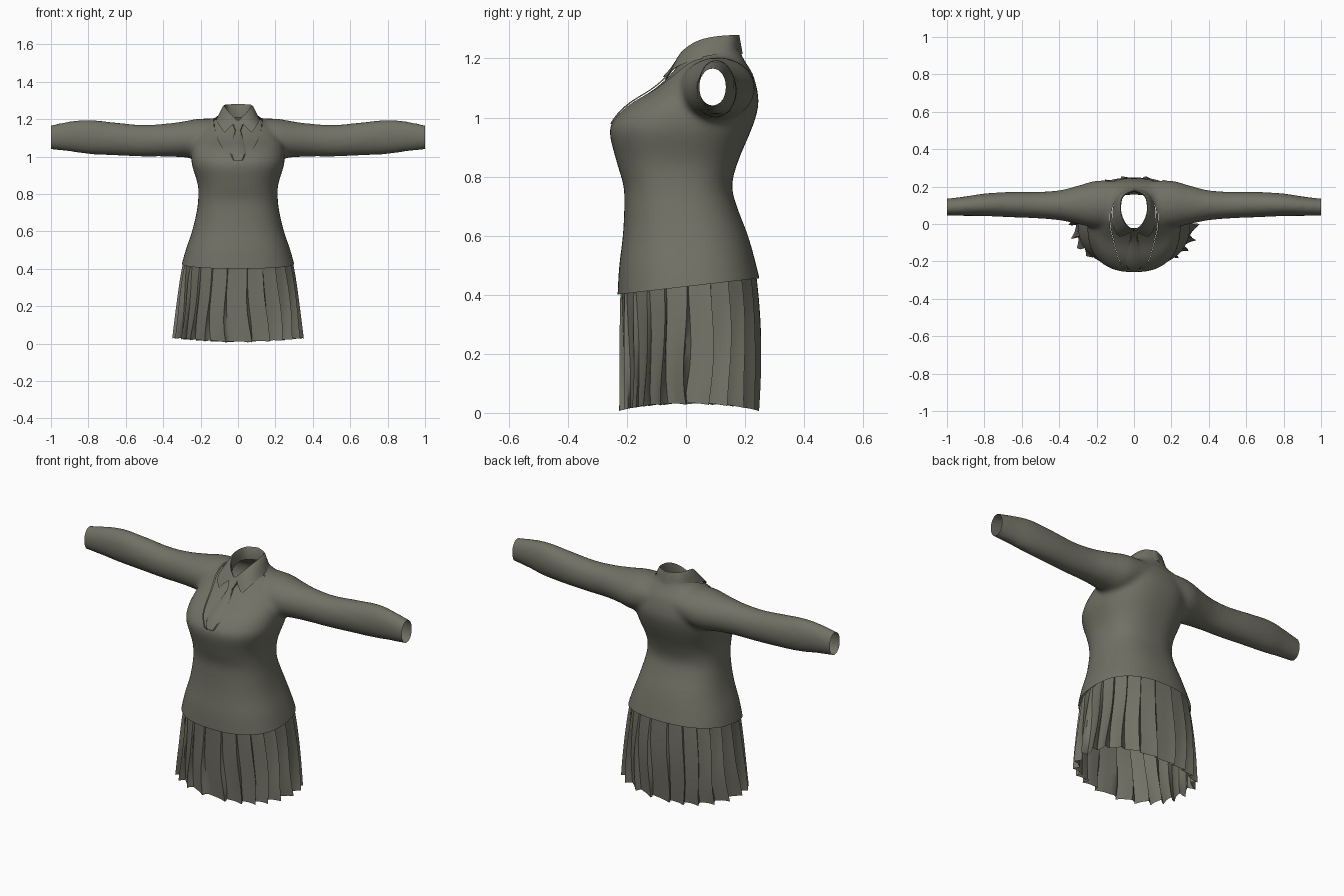
import bpy, bmesh, math
from mathutils import Vector
from mathutils.bvhtree import BVHTree

if "Cube" in bpy.data.objects:
    bpy.data.objects.remove(bpy.data.objects["Cube"])

cloth = bpy.data.materials.new("olive grey cloth")
cloth.diffuse_color = (0.165, 0.165, 0.13, 1)
cloth.use_nodes = True
cloth.node_tree.nodes["Principled BSDF"].inputs["Base Color"].default_value = cloth.diffuse_color


def add_object(name, bm, angle=40):
    me = bpy.data.meshes.new(name)
    bm.to_mesh(me)
    bm.free()
    ob = bpy.data.objects.new(name, me)
    bpy.context.collection.objects.link(ob)
    me.materials.clear()
    me.materials.append(cloth)
    bpy.ops.object.select_all(action='DESELECT')
    ob.select_set(True)
    bpy.context.view_layer.objects.active = ob
    bpy.ops.object.shade_smooth_by_angle(angle=math.radians(angle))
    return ob


def resample(rows, steps):
    """Smooth curve through rows of numbers."""
    out = []
    for i in range(len(rows) - 1):
        a, b = rows[max(i - 1, 0)], rows[i]
        c, d = rows[i + 1], rows[min(i + 2, len(rows) - 1)]
        for s in range(steps):
            t = s / steps
            out.append([0.5 * (2 * q + (r - p) * t + (2 * p - 5 * q + 4 * r - w) * t * t
                               + (3 * q - p - 3 * r + w) * t ** 3)
                        for p, q, r, w in zip(a, b, c, d)])
    return out + [list(rows[-1])]


def loft(bm, rings, closed=True, caps=False):
    vs = [[bm.verts.new(p) for p in r] for r in rings]
    n = len(vs[0])
    for a, b in zip(vs, vs[1:]):
        for i in range(n if closed else n - 1):
            j = (i + 1) % n
            bm.faces.new((a[i], a[j], b[j], b[i]))
    if caps:
        bm.faces.new(vs[0][::-1])
        bm.faces.new(vs[-1])


def power(v, e):
    return math.copysign(abs(v) ** e, v)


angles = [math.tau * i / 48 for i in range(48)]

# Sweater body: height, half width, front y, back y
torso = [(0.32, 0.325, -0.235, 0.26), (0.42, 0.302, -0.231, 0.255), (0.5, 0.28, -0.226, 0.238),
         (0.6, 0.246, -0.214, 0.21), (0.7, 0.222, -0.209, 0.172), (0.77, 0.213, -0.212, 0.156),
         (0.85, 0.215, -0.235, 0.176), (0.95, 0.245, -0.259, 0.218), (1.0, 0.25, -0.24, 0.236),
         (1.05, 0.245, -0.19, 0.246), (1.1, 0.23, -0.11, 0.24), (1.15, 0.2, -0.055, 0.225),
         (1.19, 0.15, -0.025, 0.2), (1.22, 0.105, -0.01, 0.185), (1.27, 0.095, 0.0, 0.18)]
# Sleeves: x, low z, high z, front y, back y
sleeve = [(0.08, 1.03, 1.2, -0.01, 0.23), (0.2, 0.99, 1.203, -0.02, 0.232), (0.3, 0.997, 1.187, 0.0, 0.205),
          (0.4, 1.0, 1.175, 0.02, 0.18), (0.52, 1.0, 1.17, 0.03, 0.172), (0.66, 1.006, 1.183, 0.036, 0.172),
          (0.8, 1.013, 1.197, 0.042, 0.163), (0.9, 1.027, 1.188, 0.043, 0.148),
          (1.0, 1.038, 1.168, 0.044, 0.136), (1.04, 1.04, 1.16, 0.044, 0.135)]
bm = bmesh.new()
e = 2 / 2.4
loft(bm, [[(w * power(math.cos(a), e), (f + b) / 2 + (b - f) / 2 * power(math.sin(a), e), z)
           for a in angles] for z, w, f, b in resample(torso, 4)], caps=True)
for s in (1, -1):
    loft(bm, [[(s * x, (f + b) / 2 + s * (b - f) / 2 * math.cos(a),
                (lo + hi) / 2 + (hi - lo) / 2 * math.sin(a)) for a in angles]
              for x, lo, hi, f, b in resample(sleeve, 4)], caps=True)
bmesh.ops.recalc_face_normals(bm, faces=bm.faces)
base = add_object("sweater_base", bm)
# Fuse body and sleeves into one knit surface
m = base.modifiers.new("fuse", 'REMESH')
m.mode = 'VOXEL'
m.voxel_size = 0.0125
m = base.modifiers.new("soften", 'SMOOTH')
m.factor = 0.5
m.iterations = 9
fused = bpy.data.meshes.new_from_object(base.evaluated_get(bpy.context.evaluated_depsgraph_get()))
bpy.data.objects.remove(base)
bm = bmesh.new()
bm.from_mesh(fused)
bpy.data.meshes.remove(fused)
tree = BVHTree.FromBMesh(bm)


def front_y(x, z):
    hit = tree.ray_cast(Vector((x, -1, z)), Vector((0, 1, 0)))[0]
    return hit.y if hit else 0.0


def cut(co, no, test=lambda c: True, clear=True):
    faces = [f for f in bm.faces if test(f.calc_center_median())]
    geom = faces + list({x for f in faces for x in f.edges}) + list({x for f in faces for x in f.verts})
    bmesh.ops.bisect_plane(bm, geom=geom, dist=1e-5, plane_co=co, plane_no=no, clear_outer=clear)


# Open the hem, cuffs and neck
cut((0, 0, 0.4275), (0, 0.115, -1))
for s in (1, -1):
    cut((s, 0, 1.1), (s, 0, 0))
cut((0, 0.085, 1.212), (0, -0.22, 1), lambda c: abs(c.x) < 0.15 and c.z > 1.1)

# V neck: cut its outline in the front, then set the shirt panel back
outline = [(0.132, 1.23), (0.128, 1.16), (0.105, 1.09), (0.075, 1.03), (0.038, 0.982), (0.022, 0.975)]
planes = [((0, 0, 0.975), (0, 0, -1))]
for (x1, z1), (x2, z2) in zip(outline, outline[1:]):
    for s in (1, -1):
        planes.append(((s * x1, 0, z1), (s * (z1 - z2), 0, x2 - x1)))


def near_v(c):
    return abs(c.x) < 0.17 and c.z > 0.94 and c.y < 0.06


for co, no in planes:
    cut(co, no, near_v, clear=False)


def in_v(c):
    return near_v(c) and all((c - Vector(co)).dot(Vector(no)) < 0 for co, no in planes)


panel = [f for f in bm.faces if in_v(f.calc_center_median())]
shirt = bm.copy()
shirt.normal_update()
bmesh.ops.delete(bm, geom=panel, context='FACES')
bmesh.ops.delete(shirt, geom=[f for f in shirt.faces if not in_v(f.calc_center_median())], context='FACES')
for v in shirt.verts:
    v.co -= v.normal * 0.005
add_object("sweater", bm)
add_object("shirt_front", shirt)

# Tie: blade and knot following the chest
for name, rows, lift in (
        ("tie_blade", [(1.15, 0.014), (1.12, 0.02), (1.08, 0.03), (1.04, 0.04), (1.01, 0.038), (0.978, 0.024)], 0.004),
        ("tie_knot", [(1.195, 0.024), (1.185, 0.03), (1.165, 0.026), (1.145, 0.017), (1.138, 0.014)], 0.012)):
    bm = bmesh.new()
    loft(bm, [[(w * k, front_y(w * k, z) + (0.002 if abs(k) == 1 else -lift), z)
               for k in (-1, -0.85, 0, 0.85, 1)] for z, w in resample(rows, 3)], closed=False)
    add_object(name, bm)

# Collar: half path of top edge and flap edge, mirrored
half = [(0.003, -0.035, 1.192, 0.072, -0.072, 1.128), (0.038, -0.012, 1.226, 0.098, -0.045, 1.163),
        (0.064, 0.035, 1.258, 0.113, 0.01, 1.188), (0.073, 0.09, 1.273, 0.113, 0.085, 1.203),
        (0.058, 0.152, 1.279, 0.085, 0.158, 1.213), (0.0, 0.18, 1.28, 0.0, 0.192, 1.216)]
half = resample(half, 4)
full = half + [(-r[0], r[1], r[2], -r[3], r[4], r[5]) for r in half[-2::-1]]
bm = bmesh.new()
rings = []
for tx, ty, tz, bx, by, bz in full:
    cy = 0.08
    rings.append([(tx * 0.96, cy + (ty - cy) * 0.94, tz - 0.07), (tx * 0.95, cy + (ty - cy) * 0.94, tz - 0.006),
                  (tx, ty, tz), (tx * 0.9 + bx * 0.1 + tx * 0.06, ty * 0.9 + by * 0.1, tz - 0.005),
                  ((tx + bx) * 0.52, (ty + by) / 2, (tz + bz) / 2), (bx, by, bz),
                  (bx * 0.95, cy + (by - cy) * 0.95, bz + 0.002)])
loft(bm, rings, closed=False)
bmesh.ops.recalc_face_normals(bm, faces=bm.faces)
add_object("collar", bm, 50)

# Pleated skirt: curved sawtooth folds that deepen toward the hem
pleats, rows = 22, 12
profile = [(0, 0.0), (0.25, 0.08), (0.5, 0.25), (0.7, 0.5), (0.88, 0.85), (0.95, 1.0), (0.985, 0.5)]
bm = bmesh.new()
rings = []
for i in range(rows + 1):
    t = i / rows
    ring = []
    for p in range(pleats):
        for u, fold in profile:
            a = math.tau * (p + u) / pleats + 0.05 * math.sin(t * 4 + p)* t
            c, s = power(math.cos(a), 0.87), power(math.sin(a), 0.87)
            side = c * c
            grow = (fold - 0.6) * (0.008 + 0.034 * t ** 0.8) * (0.5 + 0.5 * side)
            rx = 0.288 + 0.047 * t ** 0.8 + grow
            ry = 0.230 + 0.012 * math.sin(t * math.pi) * (s > 0) + (0.002 if s > 0 else -0.002) * t + grow
            y = 0.008 + ry * s
            top = 0.44 + 0.115 * y
            low = 0.006 + 0.022 * side + 0.006 * (1 - fold)
            ring.append((rx * c, y, top + (low - top) * t))
    rings.append(ring)
loft(bm, rings[::-1])
add_object("pleated_skirt", bm, 35)
